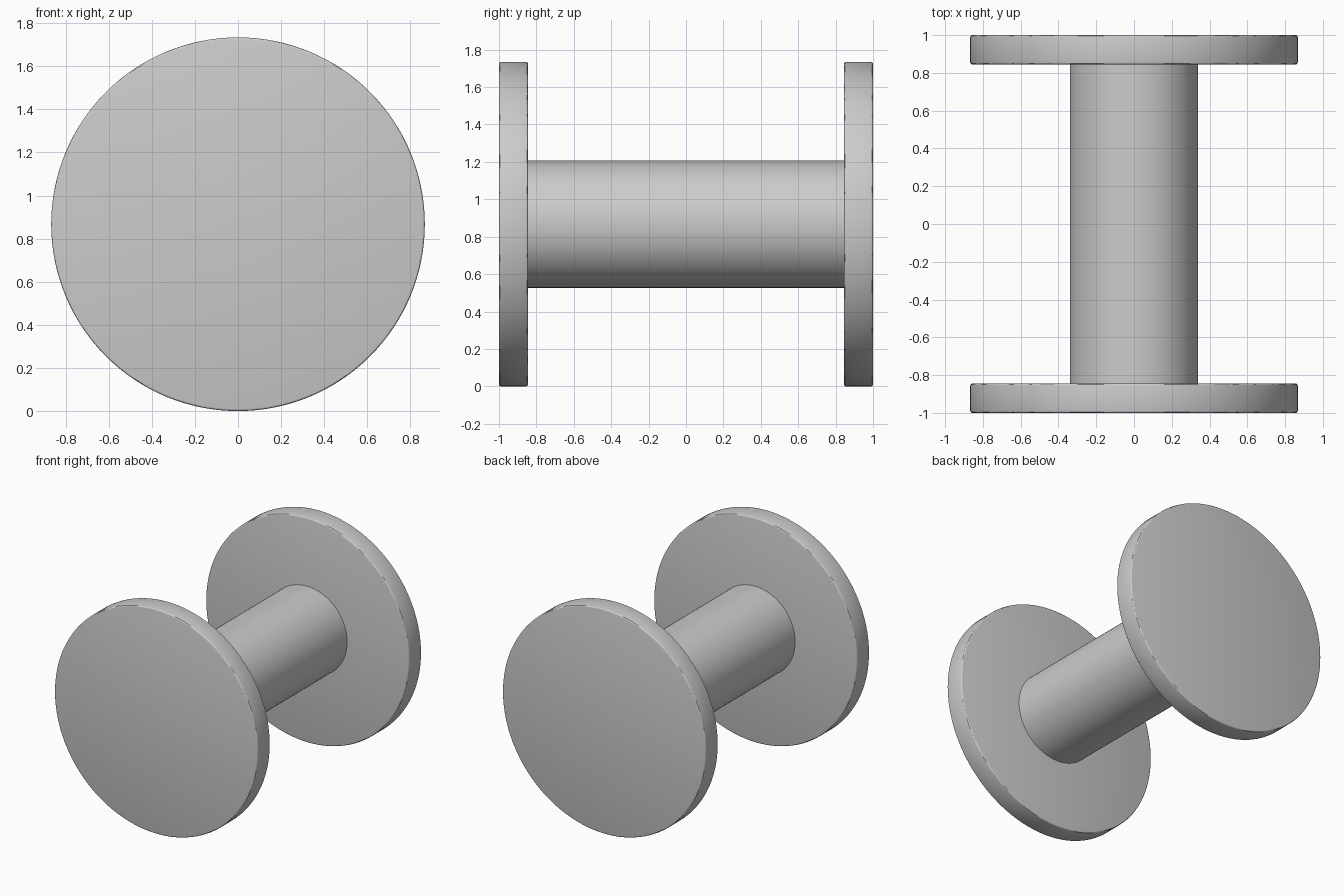
import bpy
from math import pi

if "Cube" in bpy.data.objects:
    bpy.data.objects.remove(bpy.data.objects["Cube"])

R = 0.867        # flange radius, also the axis height
T = 0.155        # flange thickness
CORE_R = 0.34


def disc(name, radius, depth, y, bevel):
    """Cylinder lying along y with optional softened rims."""
    bpy.ops.mesh.primitive_cylinder_add(vertices=128, radius=radius, depth=depth,
                                        location=(0, y, R), rotation=(pi / 2, 0, 0))
    ob = bpy.context.object
    ob.name = name
    if bevel:
        mod = ob.modifiers.new("soft_rim", 'BEVEL')
        mod.width = bevel
        mod.segments = 3
        mod.limit_method = 'ANGLE'
        bpy.ops.object.modifier_apply(modifier=mod.name)
    bpy.ops.object.shade_smooth_by_angle()
    return ob


# Two end flanges
for name, side in (("front_flange", -1), ("back_flange", 1)):
    disc(name, R, T, side * (1 - T / 2), 0.01)

# Central core between the flanges
disc("core", CORE_R, 2 * (1 - T), 0, 0)
